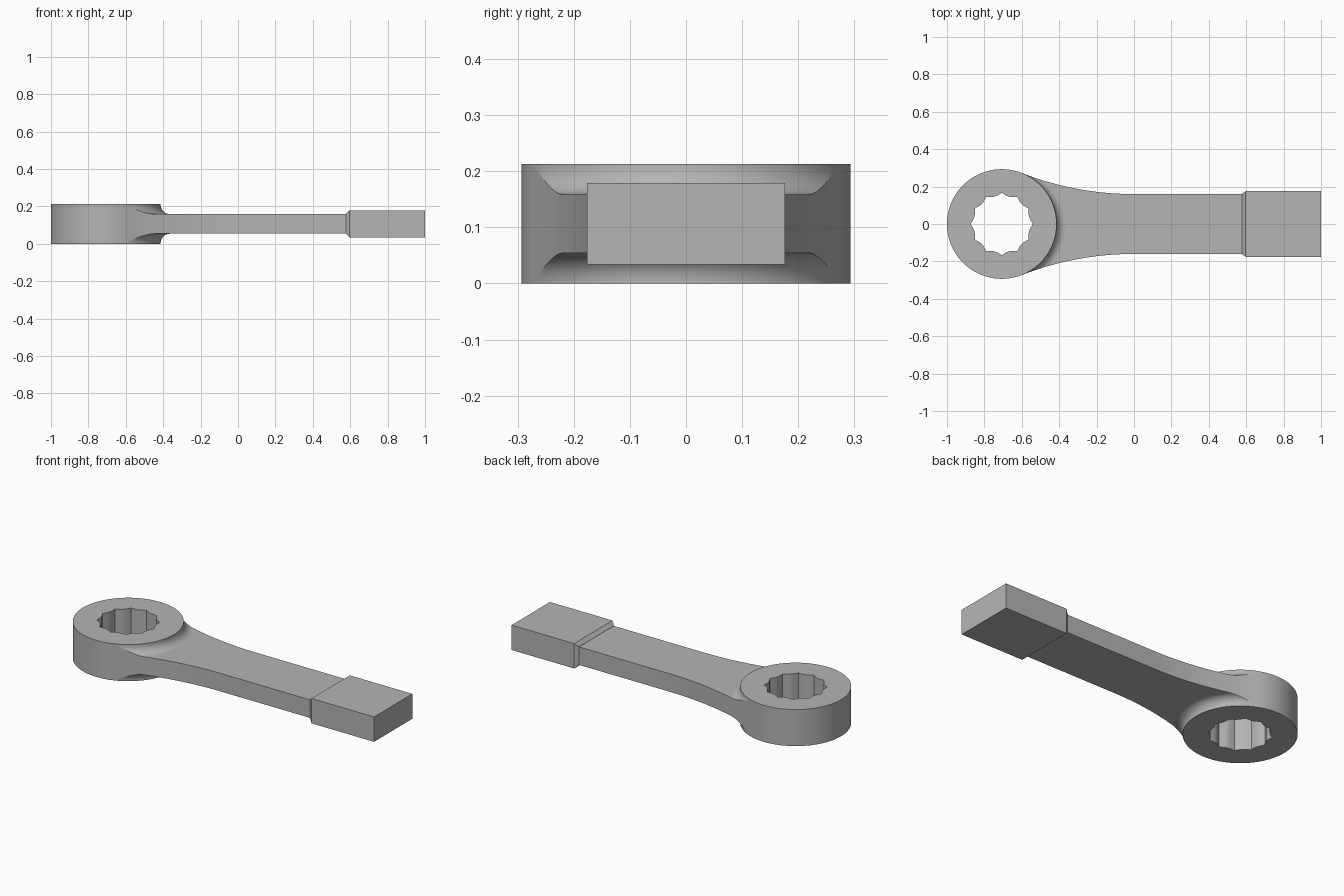
import bpy, bmesh
from math import sin, cos, pi, atan2, sqrt
from mathutils import Vector

HEAD_X, HEAD_R, HEIGHT = -0.707, 0.293, 0.213
MID = HEIGHT / 2
GRIP_W, GRIP_T = 0.16, 0.0525      # handle half width and half thickness
SEGS = 128

cube = bpy.data.objects.get("Cube")
if cube:
    bpy.data.objects.remove(cube, do_unlink=True)

steel = bpy.data.materials.new("grey steel")
steel.use_nodes = True
GREY = (0.46, 0.46, 0.46, 1)
steel.diffuse_color = GREY
steel.node_tree.nodes["Principled BSDF"].inputs["Base Color"].default_value = GREY


def add_object(name, bm):
    bmesh.ops.recalc_face_normals(bm, faces=bm.faces)
    mesh = bpy.data.meshes.new(name)
    bm.to_mesh(mesh)
    bm.free()
    mesh.materials.append(steel)
    obj = bpy.data.objects.new(name, mesh)
    bpy.context.collection.objects.link(obj)
    return obj


def prism(name, outline, z0, z1):
    bm = bmesh.new()
    face = bm.faces.new([bm.verts.new((x, y, z0)) for x, y in outline])
    top = bmesh.ops.extrude_face_region(bm, geom=[face])["geom"]
    verts = [v for v in top if isinstance(v, bmesh.types.BMVert)]
    bmesh.ops.translate(bm, verts=verts, vec=(0, 0, z1 - z0))
    return add_object(name, bm)


def revolve(name, profile):
    """Closed (radius, z) profile turned about the head axis."""
    bm = bmesh.new()
    rings = [[bm.verts.new((HEAD_X + r * cos(2 * pi * i / SEGS), r * sin(2 * pi * i / SEGS), z))
              for r, z in profile] for i in range(SEGS)]
    n = len(profile)
    for i in range(SEGS):
        a, b = rings[i], rings[(i + 1) % SEGS]
        for j in range(n):
            k = (j + 1) % n
            bm.faces.new((a[j], b[j], b[k], a[k]))
    return add_object(name, bm)


def activate(obj):
    bpy.ops.object.select_all(action="DESELECT")
    obj.select_set(True)
    bpy.context.view_layer.objects.active = obj


def cut(obj, cutter):
    cutter.hide_render = True
    mod = obj.modifiers.new("cut", "BOOLEAN")
    mod.operation, mod.solver, mod.object = "DIFFERENCE", "EXACT", cutter
    activate(obj)
    bpy.ops.object.modifier_apply(modifier=mod.name)
    bpy.data.objects.remove(cutter, do_unlink=True)


def smooth(obj):
    activate(obj)
    bpy.ops.object.shade_smooth_by_angle(angle=0.4)
    mod = obj.modifiers.new("flat face normals", "WEIGHTED_NORMAL")
    mod.keep_sharp = True


def circle(r, a0, a1, n):
    return [(HEAD_X + r * cos(a0 + (a1 - a0) * i / n), r * sin(a0 + (a1 - a0) * i / n))
            for i in range(n + 1)]


# Ring head with a twelve-point socket whose inner teeth are blunted
head = prism("ring_head", circle(HEAD_R, 0, 2 * pi, SEGS)[:-1], 0, HEIGHT)
TIP = 0.166
VALLEY = TIP * cos(pi / 6) / cos(pi / 12)


def polar(r, a):
    return Vector((r * cos(a), r * sin(a)))


socket = []
for i in range(12):
    a = i * pi / 6
    tip = polar(TIP, a)
    before, after = polar(VALLEY, a - pi / 12), polar(VALLEY, a + pi / 12)
    socket += [tip.lerp(before, 0.75), tip, tip.lerp(after, 0.75)]
cut(head, prism("socket_cutter", [(HEAD_X + p.x, p.y) for p in socket], -0.1, HEIGHT + 0.1))
smooth(head)

# Handle: each side sweeps along an arc tangent to the head and to the straight grip
SWEEP = (HEAD_X ** 2 + GRIP_W ** 2 - HEAD_R ** 2) / (2 * (HEAD_R - GRIP_W))
centre_y = GRIP_W + SWEEP
touch = atan2(centre_y, -HEAD_X)
touch_x = HEAD_X + HEAD_R * cos(touch)
side = []
for i in range(33):
    x = touch_x * (1 - i / 32)
    side.append((x, centre_y - sqrt(SWEEP ** 2 - x * x)))
side.append((0.62, GRIP_W))
outline = side + [(x, -y) for x, y in reversed(side)] + circle(HEAD_R - 0.04, -touch, touch, 24)
handle = prism("handle", outline, 0.002, HEIGHT - 0.002)

# Thin the handle above and below, leaving a round fillet against the head
FILLET = 0.05
surface = MID + GRIP_T
profile = [(1.45, 0.3), (HEAD_R - 0.012, 0.3), (HEAD_R - 0.012, surface + FILLET)]
for i in range(13):
    a = pi / 2 * i / 12
    profile.append((HEAD_R + FILLET * (1 - cos(a)), surface + FILLET * (1 - sin(a))))
profile.append((1.45, surface))
cut(handle, revolve("upper_cutter", profile))
cut(handle, revolve("lower_cutter", [(r, HEIGHT - z) for r, z in profile]))
smooth(handle)

# Striking block with a chamfered shoulder
bm = bmesh.new()
loops = []
for x, w, t in ((0.577, GRIP_W + 0.001, GRIP_T + 0.001), (0.597, 0.176, 0.0725), (1, 0.176, 0.0725)):
    loops.append([bm.verts.new((x, sy * w, MID + sz * t))
                  for sy, sz in ((-1, -1), (1, -1), (1, 1), (-1, 1))])
for a, b in zip(loops, loops[1:]):
    for j in range(4):
        k = (j + 1) % 4
        bm.faces.new((a[j], a[k], b[k], b[j]))
bm.faces.new(loops[0])
bm.faces.new(loops[-1])
add_object("striking_block", bm)
